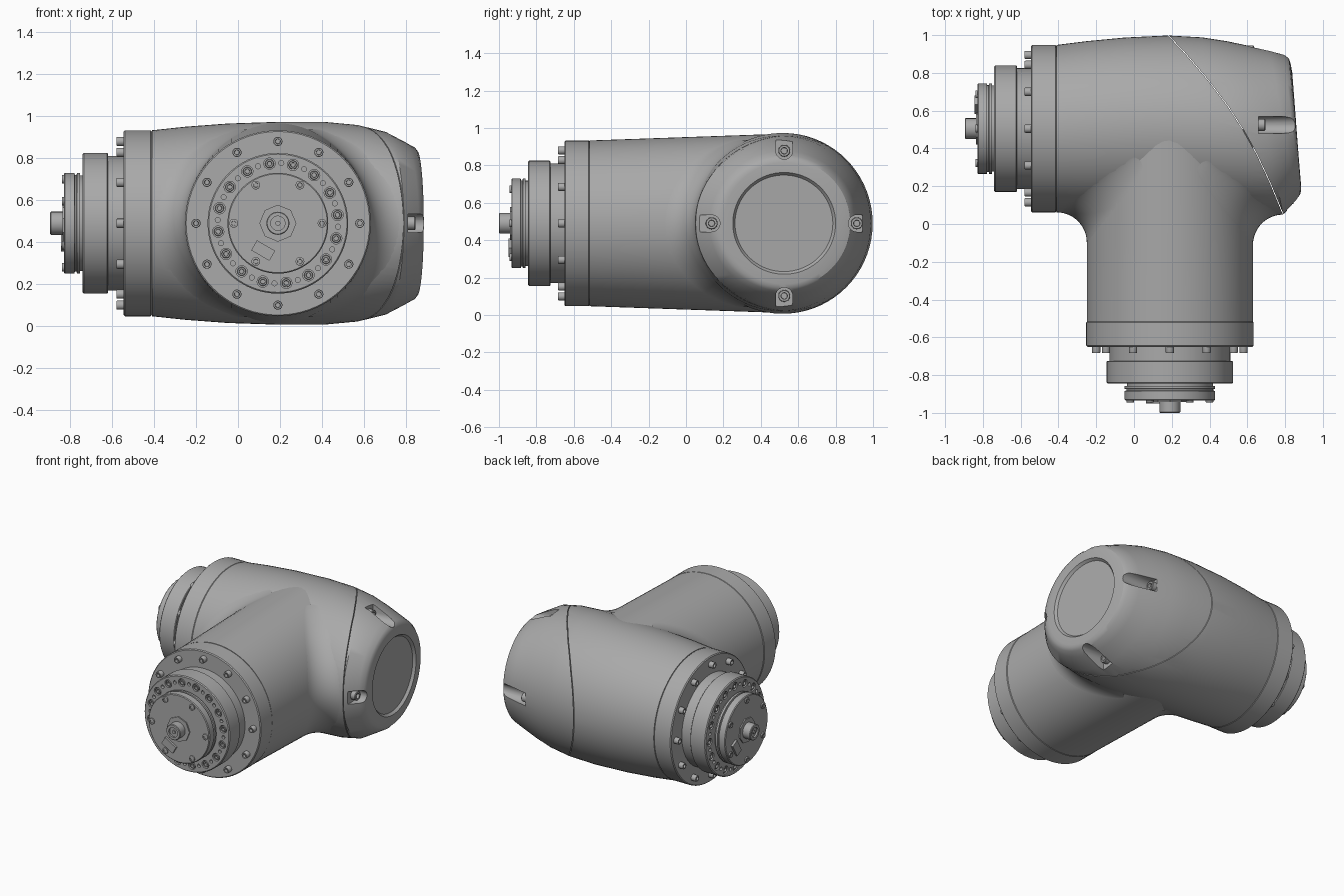
import bpy, bmesh
from math import pi, sin, cos, sqrt, radians
from mathutils import Vector, Matrix
from mathutils.bvhtree import BVHTree

old = bpy.data.objects.get("Cube")
if old:
    bpy.data.objects.remove(old)

grey = bpy.data.materials.new("cast_grey")
grey.use_nodes = True
grey.diffuse_color = (0.4, 0.4, 0.4, 1)
grey.node_tree.nodes["Principled BSDF"].inputs["Base Color"].default_value = (0.4, 0.4, 0.4, 1)
parts = []


def make(name, bm):
    mesh = bpy.data.meshes.new(name)
    bm.to_mesh(mesh)
    bm.free()
    mesh.materials.append(grey)
    obj = bpy.data.objects.new(name, mesh)
    bpy.context.collection.objects.link(obj)
    parts.append(obj)
    return obj


def loft(name, rings, closed=True):
    """Skin a list of point rings; open strips face the front."""
    bm = bmesh.new()
    rows = [[bm.verts.new(p) for p in ring] for ring in rings]
    n = len(rows[0])
    for a, b in zip(rows, rows[1:]):
        for i in range(n if closed else n - 1):
            j = (i + 1) % n
            bm.faces.new((a[i], a[j], b[j], b[i]))
    if closed:
        bm.faces.new(rows[0])
        bm.faces.new(rows[-1])
    bmesh.ops.recalc_face_normals(bm, faces=bm.faces)
    if not closed and sum(f.normal.y for f in bm.faces) > 0:
        bmesh.ops.reverse_faces(bm, faces=bm.faces)
    return make(name, bm)


def lathe(name, profile, frames, segs=64):
    """Turn a (radius, height) profile about local z, once per frame."""
    bm = bmesh.new()
    for frame in frames:
        rows = []
        for r, h in profile:
            rows.append([bm.verts.new(frame @ Vector((r * cos(2 * pi * i / segs),
                         r * sin(2 * pi * i / segs), h))) for i in range(segs)])
        for a, b in zip(rows, rows[1:]):
            for i in range(segs):
                j = (i + 1) % segs
                bm.faces.new((a[i], a[j], b[j], b[i]))
    bmesh.ops.remove_doubles(bm, verts=bm.verts, dist=1e-5)
    bmesh.ops.recalc_face_normals(bm, faces=bm.faces)
    return make(name, bm)


def cut(obj, cutter):
    mod = obj.modifiers.new("cut", 'BOOLEAN')
    mod.operation = 'DIFFERENCE'
    mod.solver = 'EXACT'
    mod.object = cutter
    bpy.context.view_layer.objects.active = obj
    bpy.ops.object.modifier_apply(modifier=mod.name)
    parts.remove(cutter)
    bpy.data.objects.remove(cutter)


def oval(centre, u, v, n=72):
    return [centre + u * cos(2 * pi * i / n) + v * sin(2 * pi * i / n) for i in range(n)]


CZ = 0.49       # height of both axes
BX = 0.19       # x of the front branch
CY = 0.505      # y of the main barrel

# Main barrel and end cap: back point, front point, half height
sections = [
    (-0.41, 0.948, -0.41, 0.062, 0.443), (-0.25, 0.968, -0.25, 0.055, 0.46),
    (-0.05, 0.987, -0.05, 0.047, 0.475), (0.18, 0.998, 0.2, 0.04, 0.483),
    (0.36, 0.988, 0.46, 0.038, 0.483), (0.49, 0.968, 0.65, 0.04, 0.468),
    (0.6, 0.945, 0.79, 0.05, 0.437), (0.72, 0.918, 0.86, 0.125, 0.388),
    (0.795, 0.898, 0.88, 0.155, 0.363), (0.82, 0.878, 0.885, 0.178, 0.345),
    (0.829, 0.85, 0.885, 0.2, 0.325), (0.838, 0.8, 0.88, 0.25, 0.272),
    (0.822, 0.785, 0.862, 0.262, 0.258)]
rings = []
for bx, by, fx, fy, hz in sections:
    back, front = Vector((bx, by, CZ)), Vector((fx, fy, CZ))
    rings.append(oval((back + front) / 2, (back - front) / 2, Vector((0, 0, hz))))
barrel = loft("barrel_and_end_cap", rings)
surface = BVHTree.FromObject(barrel, bpy.context.evaluated_depsgraph_get())


# Front branch, slightly taller toward the barrel
def branch_height(y):
    return 0.443 + 0.035 * (y + 0.515)


loft("front_branch", [oval(Vector((BX, y, CZ)), Vector((0.44, 0, 0)),
                           Vector((0, 0, branch_height(y))))
                      for y in (-0.515, -0.3, -0.1, 0.1, 0.3, 0.5)])

# Rounded blends between branch and barrel
for side, label in ((-1, "right"), (1, "left")):
    strips = []
    for k in range(41):
        t = radians(-83 + 166 * k / 40)
        z = 0.45 * sin(t)
        f = 0.16 * sqrt(cos(t))
        hz = branch_height(0.5 - sqrt(0.46 ** 2 - z * z) - f)
        x0 = BX + side * 0.44 * sqrt(max(0, 1 - (z / hz) ** 2))
        hit = surface.ray_cast(Vector((x0 + side * f, -2, CZ + z)), Vector((0, 1, 0)))[0]
        y0 = hit.y if hit else 0.3
        strips.append([Vector((x0 + side * f * (1 - cos(a)), y0 - f * (1 - sin(a)), CZ + z))
                       for a in (pi / 2 * i / 12 for i in range(13))])
    loft(label + "_blend", strips, closed=False)

# Curved parting line between barrel and cap
path = [Vector(p) for p in ((0.06, 1.13), (0.18, 1.0), (0.27, 0.905), (0.39, 0.765), (0.5, 0.62),
                            (0.58, 0.495), (0.65, 0.37), (0.72, 0.22), (0.79, 0.05), (0.84, -0.08))]
slab = []
for i, p in enumerate(path):
    d = (path[min(i + 1, len(path) - 1)] - path[max(i - 1, 0)]).normalized()
    off = Vector((-d.y, d.x)) * 0.002
    slab.append([(*(p - off), -0.3), (*(p + off), -0.3), (*(p + off), 1.3), (*(p - off), 1.3)])
cut(barrel, loft("parting_cutter", slab))

# Socket screw profile helper
def screw(r, h):
    return [(0, h * 0.4), (r * 0.5, h * 0.4), (r * 0.55, h), (r * 0.9, h), (r, h * 0.88), (r, -0.01), (0, -0.01)]


# Four screw pockets around the cap
to_x = Matrix.Rotation(pi / 2, 4, 'Y')
cap_screws = []
for quarter, floor in enumerate((0.6, 0.66, 0.81, 0.66)):
    a = quarter * pi / 2
    out, tan = Vector((0, cos(a), sin(a))), Vector((0, -sin(a), cos(a)))
    mid = Vector((0, 0.525, CZ)) + out * 0.388
    outline = [mid + tan * 0.045 * cos(b) - out * 0.045 * sin(b) for b in (pi * i / 10 for i in range(11))]
    outline += [mid - tan * 0.045 + out * 0.25, mid + tan * 0.045 + out * 0.25]
    cut(barrel, loft("pocket_cutter", [[p + Vector((x, 0, 0)) for p in outline] for x in (floor, 1.1)]))
    cap_screws.append(Matrix.Translation(mid + Vector((floor, 0, 0))) @ to_x)
lathe("cap_screws", screw(0.032, 0.035), cap_screws, 18)


# Drive flange, built the same on both open ends
def circle_of(frame, count, r, h, start=0):
    return [frame @ Matrix.Translation((r * cos(a), r * sin(a), h))
            for a in (radians(start) + 2 * pi * i / count for i in range(count))]


def drive(label, origin, axes, spin):
    frame = (Matrix.Translation(origin) @ Matrix(axes).transposed().to_4x4()
             @ Matrix.Rotation(radians(spin), 4, 'Z'))
    lathe(label + "_collar", [(0, -0.135), (0.437, -0.135), (0.443, -0.129), (0.443, -0.006),
                              (0.437, 0), (0, 0)], [frame], 72)
    lathe(label + "_collar_screws", screw(0.022, 0.034), circle_of(frame, 12, 0.39, 0), 14)
    ring = lathe(label + "_gear_ring", [(0, -0.01), (0.32, -0.01), (0.32, 0.075), (0.331, 0.075),
                 (0.335, 0.079), (0.335, 0.189), (0.329, 0.195), (0, 0.195)], [frame], 72)
    cut(ring, lathe("hole_cutter", [(0, -0.03), (0.027, -0.03), (0.027, 0.05), (0, 0.05)],
                    circle_of(frame, 16, 0.287, 0.195, 8), 18))
    cut(ring, lathe("dowel_cutter", [(0, -0.02), (0.012, -0.02), (0.012, 0.05), (0, 0.05)],
                    circle_of(frame, 16, 0.287, 0.195, 19.25), 12))
    lathe(label + "_ring_screws", screw(0.021, 0.025), circle_of(frame, 16, 0.287, 0.167, 8), 14)
    lathe(label + "_output_disc", [(0, 0.19), (0.228, 0.19), (0.228, 0.207), (0.24, 0.207), (0.24, 0.222),
          (0.23, 0.224), (0.23, 0.232), (0.24, 0.234), (0.24, 0.279), (0.235, 0.284), (0, 0.284)], [frame])
    lathe(label + "_disc_screws", screw(0.021, 0.01), circle_of(frame, 6, 0.21, 0.284), 14)
    lathe(label + "_hub_nut", [(0, 0.28), (0.088, 0.28), (0.088, 0.292), (0, 0.292)], [frame], 8)
    lathe(label + "_shaft", [(0, 0.28), (0.055, 0.28), (0.055, 0.346), (0.051, 0.35), (0.034, 0.35),
                             (0.034, 0.338), (0.012, 0.338), (0.012, 0.346), (0, 0.346)], [frame], 32)
    # Small plug on the disc face
    bm = bmesh.new()
    bmesh.ops.create_cube(bm, size=1, matrix=frame @ Matrix.Translation((-0.07, -0.13, 0.289))
                          @ Matrix.Rotation(radians(-30), 4, 'Z') @ Matrix.Diagonal((0.1, 0.055, 0.02, 1)))
    make(label + "_plug", bm)


drive("front", (BX, -0.65, CZ), ((1, 0, 0), (0, 0, 1), (0, -1, 0)), 0)
drive("side", (-0.545, CY, CZ), ((0, -1, 0), (0, 0, 1), (-1, 0, 0)), -30)

# Smooth shading with crisp edges
bpy.ops.object.select_all(action='DESELECT')
for obj in parts:
    obj.select_set(True)
bpy.context.view_layer.objects.active = barrel
bpy.ops.object.shade_smooth_by_angle(angle=radians(32))
